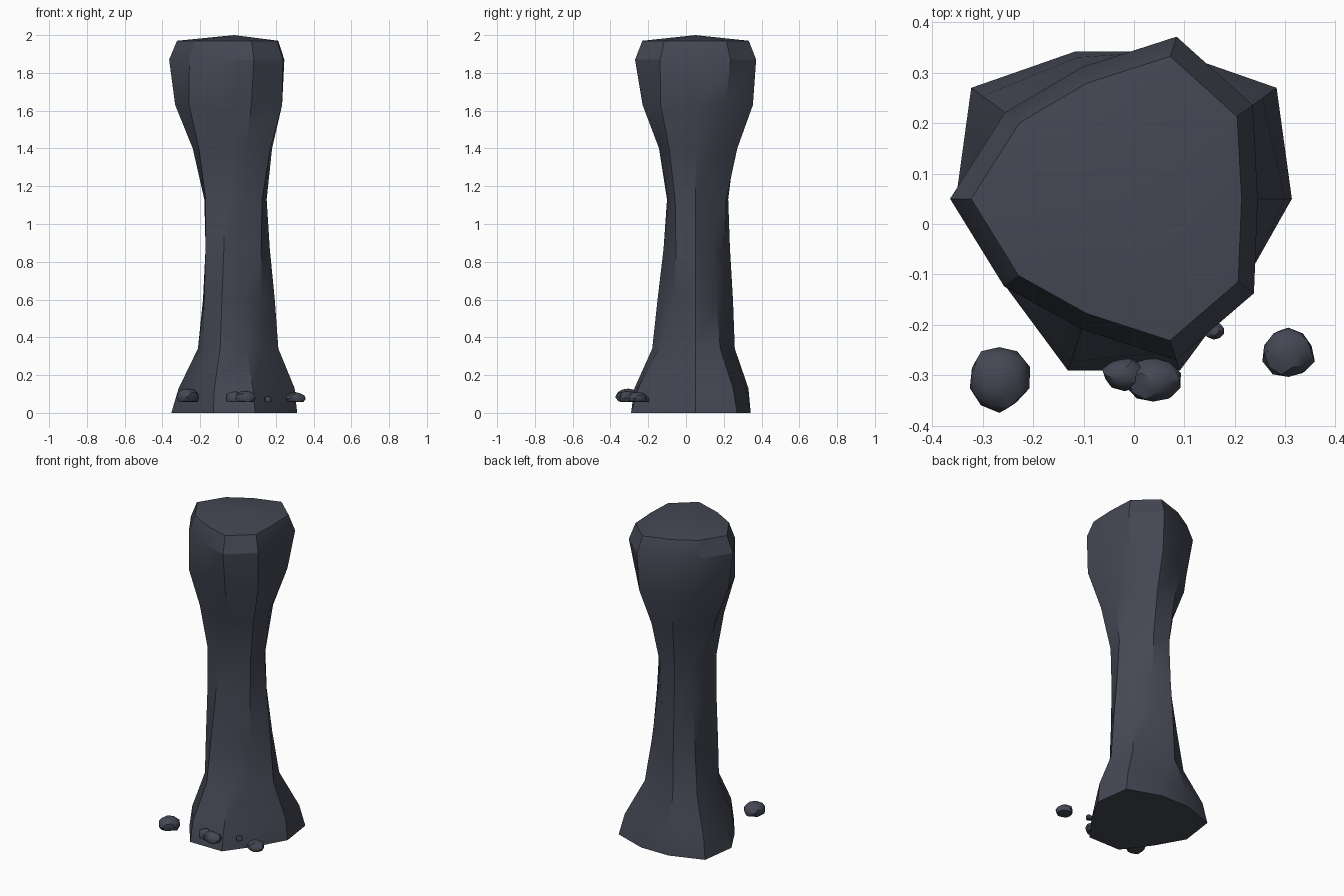
import bpy, bmesh, math, random

if "Cube" in bpy.data.objects:
    bpy.data.objects.remove(bpy.data.objects["Cube"])

random.seed(4)
stone = bpy.data.materials.new("dark slate stone")
stone.diffuse_color = (0.058, 0.064, 0.088, 1)
stone.use_nodes = True
stone.node_tree.nodes["Principled BSDF"].inputs["Base Color"].default_value = stone.diffuse_color


def finish(bm, name, angle):
    bmesh.ops.recalc_face_normals(bm, faces=bm.faces)
    me = bpy.data.meshes.new(name)
    bm.to_mesh(me)
    bm.free()
    me.materials.append(stone)
    ob = bpy.data.objects.new(name, me)
    bpy.context.collection.objects.link(ob)
    bpy.ops.object.select_all(action='DESELECT')
    ob.select_set(True)
    bpy.context.view_layer.objects.active = ob
    bpy.ops.object.shade_smooth_by_angle(angle=math.radians(angle))
    return ob


# Pillar: ten-sided rings with a three-lobed outline that twists with height
CX, CY, SIDES = -0.02, 0.05, 10
PROFILE = [(0, .333), (.13, .307), (.34, .213), (.6, .19), (.87, .17),
           (1.13, .165), (1.4, .21), (1.63, .283), (1.87, .305), (1.97, .268)]
bm = bmesh.new()
rings = []
for z, radius in PROFILE:
    ring = []
    for i in range(SIDES):
        a = 2 * math.pi * i / SIDES
        r = radius * (1 + 0.13 * math.sin(3 * a + 2.5 * min(z, 1.87)))
        ring.append(bm.verts.new((CX + r * math.cos(a), CY + r * math.sin(a), z)))
    rings.append(ring)
for low, high in zip(rings, rings[1:]):
    for i in range(SIDES):
        j = (i + 1) % SIDES
        bm.faces.new((low[i], low[j], high[j], high[i]))
# Flat foot and shallow pointed cap
bm.faces.new(rings[0][::-1])
apex = bm.verts.new((CX, CY, 2.0))
for i in range(SIDES):
    bm.faces.new((rings[-1][i], rings[-1][(i + 1) % SIDES], apex))
finish(bm, "stone_pillar", 25)


# Pebbles: rough flattened balls with flat undersides
def pebble(name, x, y, rx, ry, top):
    bm = bmesh.new()
    bmesh.ops.create_icosphere(bm, subdivisions=2, radius=1)
    base = 0.057
    mid = base + 0.35 * (top - base)
    for v in bm.verts:
        v.co *= random.uniform(0.88, 1.04)
        z = mid + v.co.z * (top - mid)
        v.co = (x + v.co.x * rx, y + v.co.y * ry, max(z, base))
    finish(bm, name, 30)


PEBBLES = [(-.267, -.305, .063, .068, .132), (.306, -.256, .054, .053, .112),
           (-.018, -.298, .046, .034, .118), (.038, -.31, .056, .045, .118),
           (.158, -.212, .021, .018, .09)]
for n, spec in enumerate(PEBBLES, 1):
    pebble(f"pebble_{n}", *spec)
